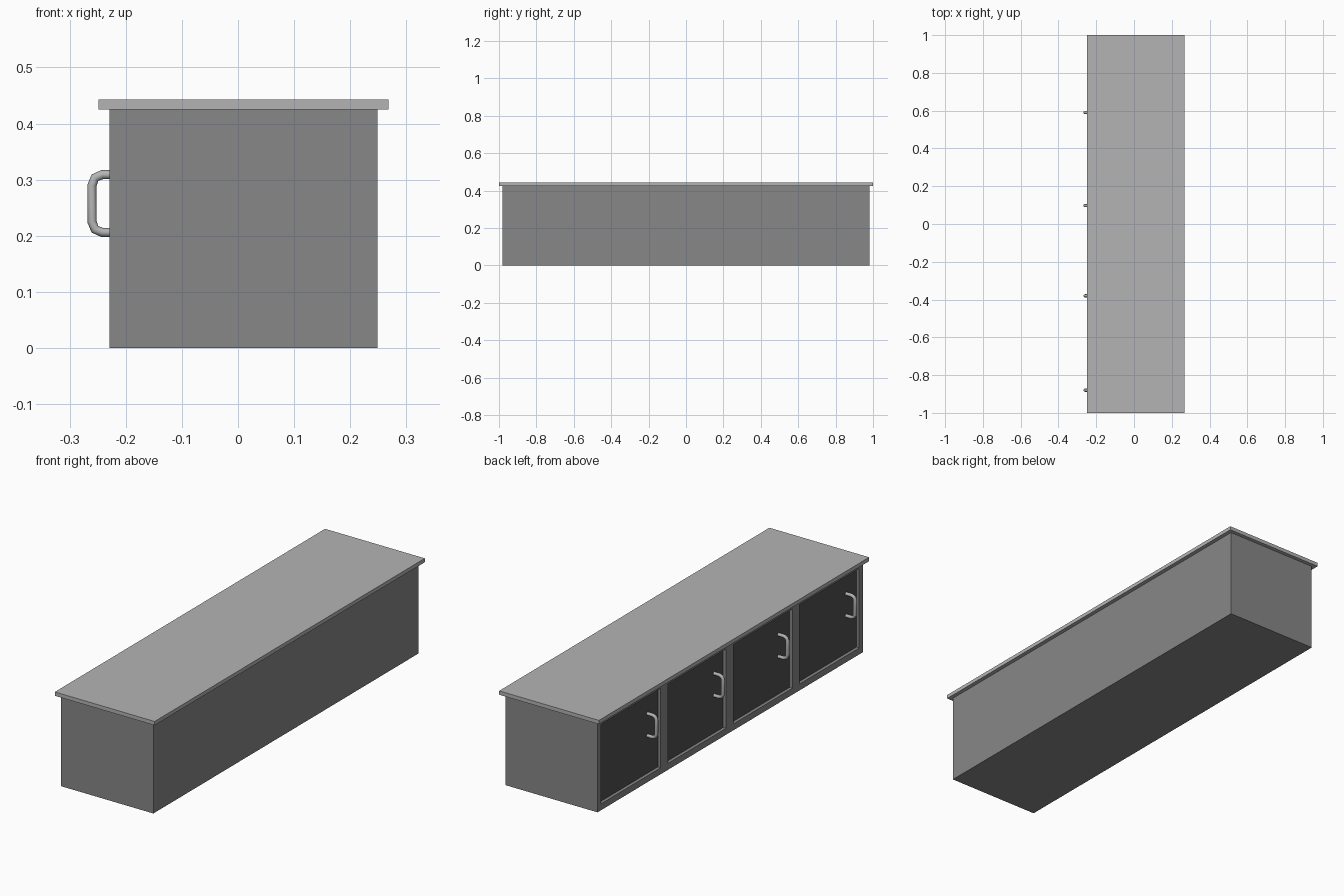
import bpy, bmesh
from mathutils import Vector

if "Cube" in bpy.data.objects:
    bpy.data.objects.remove(bpy.data.objects["Cube"])


def material(name, v):
    m = bpy.data.materials.new(name)
    m.diffuse_color = (v, v, v, 1)
    m.use_nodes = True
    m.node_tree.nodes["Principled BSDF"].inputs["Base Color"].default_value = m.diffuse_color
    return m


BODY = material("mid_grey", 0.245)
DOOR = material("dark_grey", 0.082)
LIGHT = material("light_grey", 0.455)


def box(name, lo, hi, mats):
    bm = bmesh.new()
    bmesh.ops.create_cube(bm, size=1)
    lo, hi = Vector(lo), Vector(hi)
    for v in bm.verts:
        v.co = Vector([(lo[i] + hi[i]) / 2 + v.co[i] * (hi[i] - lo[i]) for i in range(3)])
    me = bpy.data.meshes.new(name)
    ob = bpy.data.objects.new(name, me)
    bpy.context.collection.objects.link(ob)
    for m in mats:
        me.materials.append(m)
    return ob, bm


# Cabinet body, with four recessed doors on the -x side
doors = [(-0.955, -0.512), (-0.462, -0.026), (0.03, 0.462), (0.514, 0.957)]
Z0, Z1 = 0.03, 0.402
body, bm = box("cabinet_body", (-0.229, -0.982, 0), (0.249, 0.982, 0.425), [BODY, DOOR])
cuts = [((0, y, 0), (0, 1, 0)) for d in doors for y in d]
cuts += [((0, 0, z), (0, 0, 1)) for z in (Z0, Z1)]
for co, no in cuts:
    bm.normal_update()
    front = [f for f in bm.faces if f.normal.x < -0.9]
    geom = front + list({e for f in front for e in f.edges}) + list({v for f in front for v in f.verts})
    bmesh.ops.bisect_plane(bm, geom=geom, plane_co=co, plane_no=no)
bm.normal_update()
panels = []
for f in bm.faces:
    c = f.calc_center_median()
    if f.normal.x < -0.9 and Z0 < c.z < Z1 and any(a < c.y < b for a, b in doors):
        panels.append(f)
bmesh.ops.inset_individual(bm, faces=panels, thickness=0, depth=-0.015)
for f in panels:
    f.material_index = 1
bm.to_mesh(body.data)
bm.free()

# Overhanging worktop
top, bm = box("worktop", (-0.249, -1, 0.425), (0.268, 1, 0.443), [LIGHT])
bm.to_mesh(top.data)
bm.free()

# Bent tube handles
half = [(-0.214, 0.0515), (-0.242, 0.0515), (-0.255, 0.046), (-0.26, 0.033)]
path = half + [(x, -z) for x, z in reversed(half)]
for i, y in enumerate((-0.88, -0.38, 0.097, 0.59)):
    cu = bpy.data.curves.new("door_handle_%d" % (i + 1), 'CURVE')
    cu.dimensions = '3D'
    cu.bevel_depth = 0.0082
    cu.bevel_resolution = 2
    cu.use_fill_caps = True
    sp = cu.splines.new('POLY')
    sp.points.add(len(path) - 1)
    for p, (x, z) in zip(sp.points, path):
        p.co = (x, y, 0.2575 + z, 1)
    cu.materials.append(LIGHT)
    ob = bpy.data.objects.new(cu.name, cu)
    bpy.context.collection.objects.link(ob)
